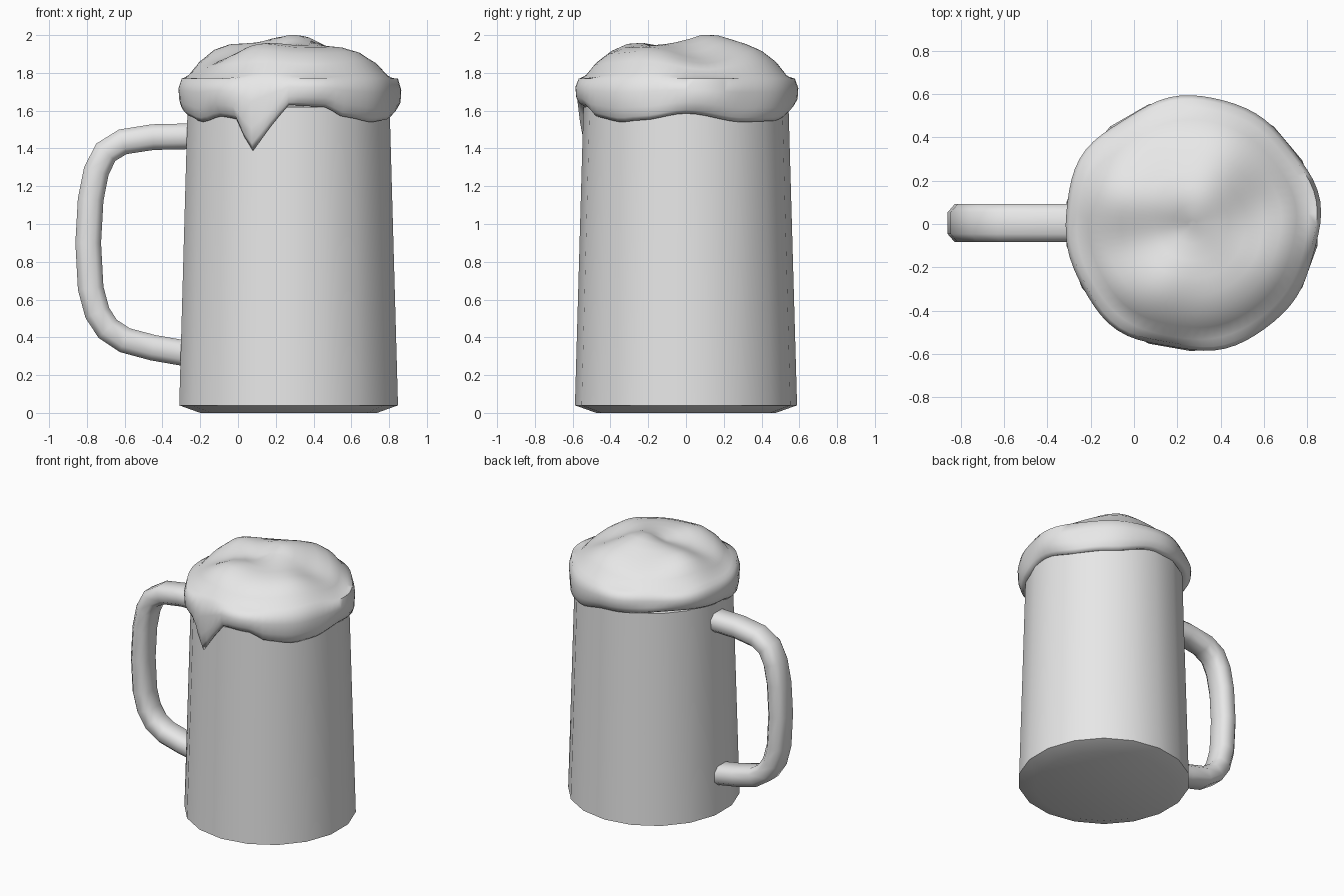
import bpy, bmesh, math
from mathutils import Vector

old = bpy.data.objects.get("Cube")
if old:
    bpy.data.objects.remove(old, do_unlink=True)

CX = 0.268  # centre of the mug body

grey = bpy.data.materials.new("plain grey")
grey.use_nodes = True
grey.diffuse_color = (0.8, 0.8, 0.8, 1)
grey.node_tree.nodes["Principled BSDF"].inputs["Base Color"].default_value = (0.8, 0.8, 0.8, 1)


def loft(name, rings, angle):
    """Skin closed rings of points, cap both ends and shade smooth."""
    bm = bmesh.new()
    loops = [[bm.verts.new(p) for p in ring] for ring in rings]
    for a, b in zip(loops, loops[1:]):
        n = len(a)
        for i in range(n):
            j = (i + 1) % n
            bm.faces.new((a[i], a[j], b[j], b[i]))
    bm.faces.new(loops[0][::-1])
    bm.faces.new(loops[-1])
    bmesh.ops.recalc_face_normals(bm, faces=bm.faces)
    me = bpy.data.meshes.new(name)
    bm.to_mesh(me)
    bm.free()
    me.materials.append(grey)
    ob = bpy.data.objects.new(name, me)
    bpy.context.collection.objects.link(ob)
    bpy.ops.object.select_all(action='DESELECT')
    ob.select_set(True)
    bpy.context.view_layer.objects.active = ob
    bpy.ops.object.shade_smooth_by_angle(angle=math.radians(angle))
    return ob


# Tapered body with a chamfered foot
SIDES = 18
body = []
for r, z in ((0.475, 0), (0.588, 0.04), (0.543, 1.62)):
    body.append([(CX + r * math.sin(math.tau * i / SIDES),
                  -r * math.cos(math.tau * i / SIDES), z) for i in range(SIDES)])
loft("mug_body", body, 40)

# Handle swept along a D-shaped path
path = [(-0.22, 1.465), (-0.45, 1.46), (-0.61, 1.435), (-0.70, 1.38), (-0.75, 1.28),
        (-0.78, 1.13), (-0.793, 0.9), (-0.78, 0.66), (-0.745, 0.53), (-0.69, 0.445),
        (-0.60, 0.385), (-0.45, 0.345), (-0.22, 0.305)]
section = [(0.068, 0.05), (0.035, 0.088), (-0.035, 0.088), (-0.068, 0.05),
           (-0.068, -0.05), (-0.035, -0.088), (0.035, -0.088), (0.068, -0.05)]
pts = [Vector((x, 0.004, z)) for x, z in path]
handle = []
for i, p in enumerate(pts):
    t = (pts[min(i + 1, len(pts) - 1)] - pts[max(i - 1, 0)]).normalized()
    n = Vector((t.z, 0, -t.x))
    handle.append([p + n * a + Vector((0, b, 0)) for a, b in section])
loft("handle", handle, 60)

# Lower foam edge: (degrees around the mug, height), including one long drip
EDGE = [(0, 1.585), (32, 1.54), (55, 1.545), (90, 1.61), (135, 1.64), (180, 1.61),
        (199, 1.57), (215, 1.54), (230, 1.57), (241, 1.555), (245, 1.46), (250.5, 1.385),
        (257, 1.47), (263, 1.56), (270, 1.63), (289, 1.62), (303, 1.565), (322, 1.54),
        (335, 1.55), (360, 1.585)]


def edge_height(deg):
    for (a, za), (b, zb) in zip(EDGE, EDGE[1:]):
        if a <= deg <= b:
            t = (deg - a) / (b - a)
            return za + (zb - za) * t * t * (3 - 2 * t)


# Lumps on the foam top: x, y, height, spread
LUMPS = [(0.28, 0.10, 0.07, 0.13), (0.12, -0.30, 0.05, 0.12), (0.60, -0.22, 0.035, 0.13),
         (-0.08, 0.14, 0.05, 0.11), (0.42, 0.36, 0.04, 0.13), (0.20, -0.03, -0.045, 0.08),
         (0.60, 0.08, -0.035, 0.11), (-0.05, -0.12, -0.03, 0.10), (0.38, -0.35, 0.02, 0.1)]


def top_height(x, y):
    r = math.hypot(x - CX, y)
    z = 1.94 - 0.05 * (r / 0.4) ** 2 - 0.07 * (r / 0.53) ** 8
    return z + sum(h * math.exp(-((x - a) ** 2 + (y - b) ** 2) / (2 * s * s))
                   for a, b, h, s in LUMPS)


# Foam head: underside, bulging rim, then lumpy dome
SEG = 72
foam = []
for level in range(14):
    ring = []
    for i in range(SEG):
        deg = 360 * i / SEG
        a = math.radians(deg)
        e = edge_height(deg)
        wob = 0.008 * math.sin(5 * a + 0.6) + 0.006 * math.sin(8 * a)
        if level < 6:
            r = (0.525, 0.552, 0.570, 0.584, 0.588, 0.570)[level]
            f = (0.03, 0.0, 0.10, 0.32, 0.68, 1.0)[level]
            z = e + (1.77 - e) * f
            if level > 2:
                r += wob
        else:
            r = (0.535, 0.48, 0.41, 0.33, 0.25, 0.17, 0.09, 0.02)[level - 6]
            r += wob * r
            z = top_height(CX + r * math.cos(a), r * math.sin(a))
        ring.append((CX + r * math.cos(a), r * math.sin(a), z))
    foam.append(ring)
loft("foam_head", foam, 80)
